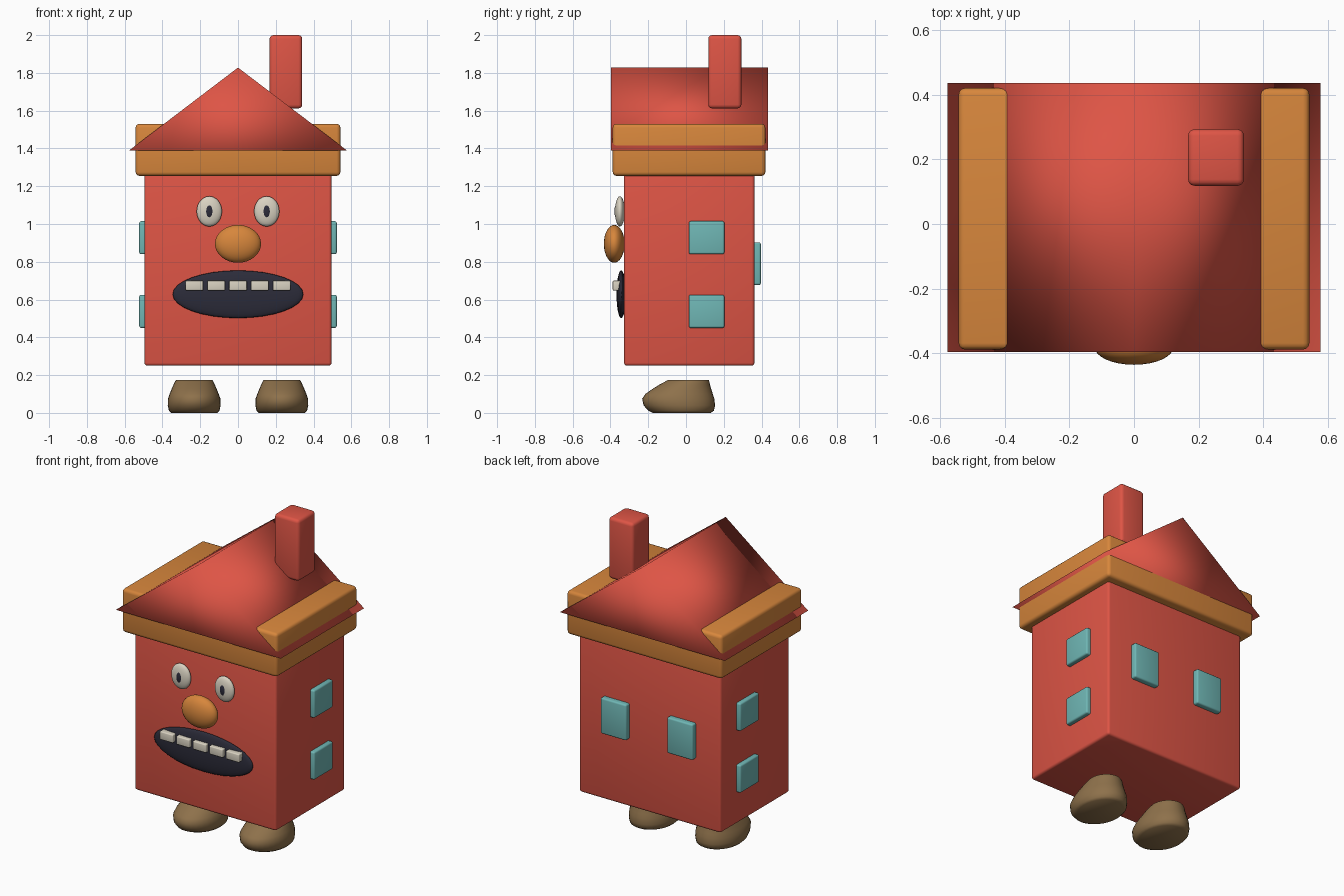
import bpy, bmesh, math
from mathutils import Matrix, Vector

if "Cube" in bpy.data.objects:
    bpy.data.objects.remove(bpy.data.objects["Cube"])


def material(name, rgb):
    m = bpy.data.materials.new(name)
    m.diffuse_color = (*rgb, 1)
    m.use_nodes = True
    m.node_tree.nodes["Principled BSDF"].inputs["Base Color"].default_value = m.diffuse_color
    return m


RED = material("brick red", (0.73, 0.09, 0.06))
ORANGE = material("orange", (0.68, 0.24, 0.045))
TEAL = material("window teal", (0.16, 0.47, 0.46))
DARK = material("dark navy", (0.025, 0.025, 0.042))
CREAM = material("cream", (0.70, 0.65, 0.54))
BROWN = material("shoe brown", (0.27, 0.165, 0.07))


def finish(bm, name, mat):
    bmesh.ops.recalc_face_normals(bm, faces=bm.faces)
    for f in bm.faces:
        f.smooth = True
    mesh = bpy.data.meshes.new(name)
    bm.to_mesh(mesh)
    bm.free()
    mesh.materials.append(mat)
    ob = bpy.data.objects.new(name, mesh)
    bpy.context.collection.objects.link(ob)
    return ob


def box(name, lo, hi, mat, bevel):
    """Rounded box between two corners."""
    lo, hi = Vector(lo), Vector(hi)
    bm = bmesh.new()
    bmesh.ops.create_cube(bm, size=1, matrix=Matrix.LocRotScale((lo + hi) / 2, None, hi - lo))
    ob = finish(bm, name, mat)
    mod = ob.modifiers.new("rounded edges", 'BEVEL')
    mod.width = bevel
    mod.segments = 3
    return ob


def ellipsoid(name, centre, radii, mat):
    bm = bmesh.new()
    bmesh.ops.create_uvsphere(bm, u_segments=32, v_segments=16, radius=1,
                              matrix=Matrix.LocRotScale(centre, None, radii)
                              @ Matrix.Rotation(math.pi / 2, 4, 'X'))
    return finish(bm, name, mat)


def shoe(name, cx):
    """Loft of oval rings: (z, half width, front y, back y)."""
    rings = [(0.0, 0.122, -0.175, 0.13), (0.012, 0.134, -0.20, 0.148),
             (0.04, 0.14, -0.225, 0.154), (0.075, 0.139, -0.232, 0.15),
             (0.10, 0.130, -0.215, 0.142), (0.125, 0.120, -0.18, 0.134),
             (0.15, 0.109, -0.14, 0.127), (0.165, 0.102, -0.112, 0.124),
             (0.175, 0.095, -0.095, 0.12)]
    n = 32
    bm = bmesh.new()
    loops = []
    for z, w, y0, y1 in rings:
        loop = []
        for i in range(n):
            a = 2 * math.pi * i / n
            loop.append(bm.verts.new((cx + w * math.cos(a),
                                      (y0 + y1) / 2 + (y1 - y0) / 2 * math.sin(a), z)))
        loops.append(loop)
    for a, b in zip(loops, loops[1:]):
        for i in range(n):
            j = (i + 1) % n
            bm.faces.new((a[i], a[j], b[j], b[i]))
    bm.faces.new(loops[0])
    bm.faces.new(loops[-1])
    ob = finish(bm, name, BROWN)
    bpy.ops.object.select_all(action='DESELECT')
    ob.select_set(True)
    bpy.context.view_layer.objects.active = ob
    bpy.ops.object.shade_smooth_by_angle(angle=math.radians(50))


# House body, eaves block and chimney
box("house_body", (-0.495, -0.328, 0.25), (0.495, 0.362, 1.30), RED, 0.015)
box("eaves_block", (-0.542, -0.388, 1.255), (0.542, 0.42, 1.53), ORANGE, 0.02)
box("chimney", (0.167, 0.118, 1.612), (0.34, 0.293, 2.0), RED, 0.02)

# Gabled roof: softly shaded triangular prism
bm = bmesh.new()
ends = [[bm.verts.new((x, y, z)) for x, z in ((-0.576, 1.39), (0.576, 1.39), (0, 1.828))]
        for y in (-0.396, 0.435)]
for end in ends:
    bm.faces.new(end)
for i in range(3):
    j = (i + 1) % 3
    bm.faces.new((ends[0][i], ends[0][j], ends[1][j], ends[1][i]))
finish(bm, "roof", RED)

# Paired parts: eyes, shoes and windows
for side, s in (("left", -1), ("right", 1)):
    ellipsoid(f"{side}_eye", (s * 0.152, -0.350, 1.067), (0.067, 0.026, 0.08), CREAM)
    ellipsoid(f"{side}_pupil", (s * 0.152, -0.362, 1.067), (0.026, 0.017, 0.044), DARK)
    shoe(f"{side}_shoe", s * 0.232)
    for level, z in (("lower", 0.45), ("upper", 0.84)):
        x0, x1 = sorted((s * 0.47, s * 0.523))
        box(f"{side}_{level}_window", (x0, 0.015, z), (x1, 0.203, z + 0.175), TEAL, 0.01)
    box(f"{side}_back_window", (s * 0.232 - 0.09, 0.34, 0.677),
        (s * 0.232 + 0.09, 0.396, 0.903), TEAL, 0.01)

# Nose and mouth
ellipsoid("nose", (0, -0.380, 0.895), (0.122, 0.055, 0.1), ORANGE)
ellipsoid("mouth", (0, -0.343, 0.628), (0.346, 0.025, 0.126), DARK)

# Row of upper teeth
for i in range(5):
    x = (i - 2) * 0.1155
    box(f"tooth_{i + 1}", (x - 0.047, -0.388, 0.648), (x + 0.047, -0.345, 0.70), CREAM, 0.006)
